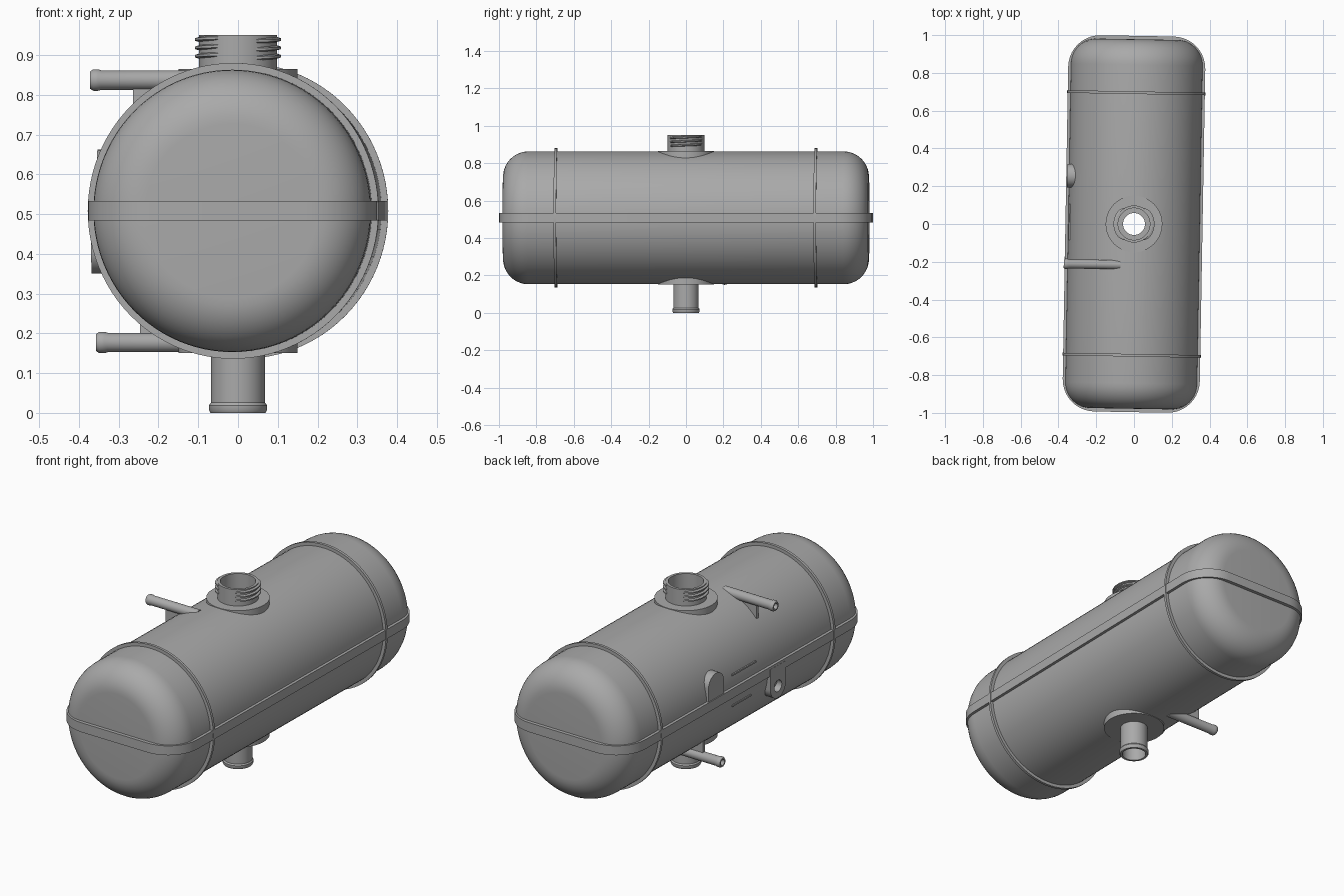
import bpy, bmesh, math
from mathutils import Matrix, Vector

if "Cube" in bpy.data.objects:
    bpy.data.objects.remove(bpy.data.objects["Cube"])

CZ, R, SX = 0.508, 0.355, 0.983          # tank axis height, radius, slight x squash
YAW = Matrix.Rotation(math.radians(-1), 4, 'Z')

mat = bpy.data.materials.new("grey_plastic")
mat.diffuse_color = (0.40, 0.40, 0.40, 1)
mat.use_nodes = True
mat.node_tree.nodes["Principled BSDF"].inputs["Base Color"].default_value = mat.diffuse_color


def finish(name, bm, matrix=Matrix(), angle=35):
    bmesh.ops.remove_doubles(bm, verts=bm.verts, dist=1e-5)
    bmesh.ops.recalc_face_normals(bm, faces=bm.faces)
    me = bpy.data.meshes.new(name)
    bm.to_mesh(me)
    bm.free()
    me.transform(YAW @ matrix)
    me.materials.append(mat)
    ob = bpy.data.objects.new(name, me)
    bpy.context.collection.objects.link(ob)
    smooth(ob, angle)
    return ob


def smooth(ob, angle=35):
    for p in ob.data.polygons:
        p.use_smooth = True
    ob.data.set_sharp_from_angle(angle=math.radians(angle))


def lathe(name, profile, matrix=Matrix(), closed=True, steps=64):
    """Revolve (radius, height) points about local z."""
    bm = bmesh.new()
    vs = [bm.verts.new((r, 0, z)) for r, z in profile]
    es = [bm.edges.new(p) for p in zip(vs, vs[1:] + (vs[:1] if closed else []))]
    bmesh.ops.spin(bm, geom=vs + es, cent=(0, 0, 0), axis=(0, 0, 1),
                   angle=math.tau, steps=steps)
    return finish(name, bm, matrix)


def prism(name, outline, axis, lo, hi):
    """Extrude a 2D outline along x (y,z), y (x,z) or z (x,y)."""
    bm = bmesh.new()
    def put(a, b, t):
        return {'x': (t, a, b), 'y': (a, t, b), 'z': (a, b, t)}[axis]
    f = bm.faces.new([bm.verts.new(put(a, b, lo)) for a, b in outline])
    ext = bmesh.ops.extrude_face_region(bm, geom=[f])
    bmesh.ops.translate(bm, vec=Vector(put(0, 0, hi - lo)),
                        verts=[v for v in ext['geom'] if isinstance(v, bmesh.types.BMVert)])
    return finish(name, bm)


def cut(ob, cutters, wall=0):
    """Optionally hollow the object, then subtract the cutters and bake."""
    if wall:
        s = ob.modifiers.new("wall", 'SOLIDIFY')
        s.thickness, s.offset = wall, -1
    for c in cutters:
        b = ob.modifiers.new("bore", 'BOOLEAN')
        b.object, b.operation, b.solver = c, 'DIFFERENCE', 'EXACT'
    dg = bpy.context.evaluated_depsgraph_get()
    me = bpy.data.meshes.new_from_object(ob.evaluated_get(dg))
    ob.modifiers.clear()
    ob.data = me
    smooth(ob)
    for c in cutters:
        bpy.data.objects.remove(c)


def disc(r, z0, z1):
    return [(0, z0), (r, z0), (r, z1), (0, z1)]


ALONG_Y = (Matrix.Translation((0, 0, CZ)) @ Matrix.Diagonal((SX, 1, 1, 1))
           @ Matrix.Rotation(math.pi / 2, 4, 'X'))

# Tank body: cylinder with softly rounded ends, hollow, bored top and bottom
END, F = 0.978, 0.135
half = [(R - F + F * math.cos(t), END - F + F * math.sin(t))
        for t in [i * math.pi / 20 for i in range(11)]]
profile = [(0, END)] + half[::-1] + [(r, -z) for r, z in half] + [(0, -END)]
tank = lathe("tank_body", profile, ALONG_Y, closed=False, steps=96)
cut(tank, [lathe("top_bore", disc(0.084, 0.6, 1.1), closed=False),
           lathe("bottom_bore", disc(0.058, -0.1, 0.4), closed=False)], wall=0.02)

# Narrow hoops around the tank
for name, y in (("front_hoop", 0.695), ("back_hoop", -0.695)):
    lathe(name, [(0.345, y - .007), (0.372, y - .007), (0.372, y + .007), (0.345, y + .007)],
          ALONG_Y, steps=96)


# Seam flange running around the middle
def rounded_rect(hx, hy, r, n=10):
    pts = []
    for k, (sx, sy) in enumerate(((1, 1), (-1, 1), (-1, -1), (1, -1))):
        for i in range(n + 1):
            a = math.pi / 2 * (k + i / n)
            pts.append((sx * (hx - r) + r * math.cos(a), sy * (hy - r) + r * math.sin(a)))
    return pts


bm = bmesh.new()
outer, inner = rounded_rect(0.363, 0.996, 0.17), rounded_rect(0.338, 0.966, 0.145)
loops = [[bm.verts.new((x, y, z)) for x, y in o]
         for o, z in ((outer, .484), (outer, .533), (inner, .533), (inner, .484))]
for a, b in zip(loops, loops[1:] + loops[:1]):
    for i in range(len(a)):
        j = (i + 1) % len(a)
        bm.faces.new((a[i], a[j], b[j], b[i]))
finish("seam_flange", bm)

# Filler neck with its round saddle
lathe("filler_neck", [(0.084, 0.80), (0.084, 0.95), (0.098, 0.95), (0.098, 0.865),
                      (0.150, 0.865), (0.150, 0.80)])

# Interrupted screw thread: three sloped ridges on each side of the neck
for side, base in (("right", 0), ("left", math.pi)):
    for k in range(3):
        bm = bmesh.new()
        rows = []
        for i in range(25):
            t = i / 24
            a = base + math.radians(-62 + 124 * t)
            z = 0.893 + 0.021 * k + 0.008 * t
            h = 0.011 * min(1, 6 * t, 6 * (1 - t))
            rows.append([bm.verts.new((r * math.cos(a), r * math.sin(a), z + dz)) for r, dz in
                         ((0.095, -.007), (0.0975 + h, -.003), (0.0975 + h, .003), (0.095, .007))])
        for p, q in zip(rows, rows[1:]):
            for i in range(4):
                j = (i + 1) % 4
                bm.faces.new((p[i], p[j], q[j], q[i]))
        bm.faces.new(rows[0])
        bm.faces.new(rows[-1])
        finish(f"{side}_thread_{k + 1}", bm)

# Outlet pipe with beaded lip and its saddle
lathe("outlet_pipe", [(0.058, 0.21), (0.058, 0.0), (0.069, 0.0), (0.073, 0.007), (0.073, 0.019),
                      (0.068, 0.026), (0.068, 0.151), (0.150, 0.151), (0.150, 0.21)])

# Small side hoses with a ridge at the tip, each on a thin web
for name, y, z, tip, web in (("upper", -0.217, 0.837, -0.368, (-0.26, 0.72, 0.83)),
                             ("lower", 0.20, 0.177, -0.36, (-0.25, 0.185, 0.29))):
    m = Matrix.Translation((tip, y, z)) @ Matrix.Rotation(math.pi / 2, 4, 'Y')
    lathe(name + "_hose", [(0, 0.06), (0.015, 0.06), (0.015, 0), (0.022, 0), (0.027, 0.008),
                           (0.027, 0.020), (0.0245, 0.028), (0.0245, 0.30), (0, 0.30)],
          m, closed=False, steps=32)
    x0, z0, z1 = web
    prism(name + "_web", [(x0, z0), (-0.17, z0), (-0.17, z1), (x0, z1)], 'y', y - .008, y + .008)


# Rounded tabs on the left flange: one upward, one downward with a hole
def tab(y, z_seam, z_mid, r, d):
    arc = [(y + r * math.cos(a), z_mid + d * r * math.sin(a))
           for a in [i * math.pi / 16 for i in range(17)]]
    return [(y + r, z_seam)] + arc + [(y - r, z_seam)]


prism("upper_tab", tab(0.25, 0.50, 0.60, 0.062, 1), 'x', -0.358, -0.29)
lower = prism("lower_tab", tab(-0.24, 0.52, 0.412, 0.062, -1), 'x', -0.364, -0.30)
cut(lower, [lathe("tab_hole", disc(0.03, -0.04, 0.035),
                  Matrix.Translation((-0.364, -0.24, 0.412))
                  @ Matrix.Rotation(math.pi / 2, 4, 'Y'), closed=False, steps=32)])

# Raised level marks
for name, z, y0, y1 in (("high_level_mark", 0.59, -0.09, 0.10), ("low_level_mark", 0.43, -0.05, 0.10)):
    x = -SX * math.sqrt(R * R - (z - CZ) ** 2)
    prism(name, [(y0, z - .004), (y1, z - .004), (y1, z + .004), (y0, z + .004)], 'x', x - .006, x + .01)
